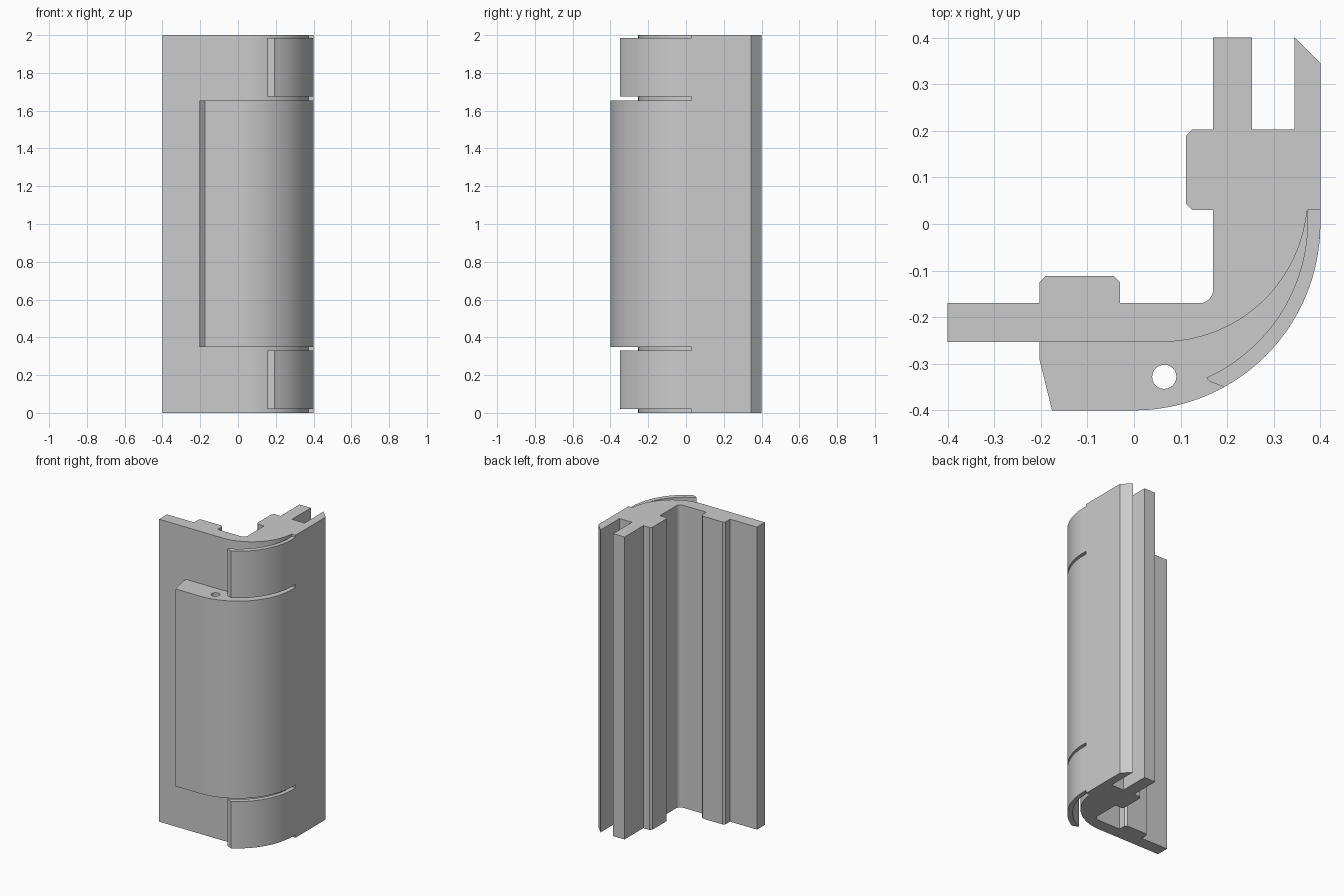
import bpy, bmesh, math
from math import cos, sin, radians

cube = bpy.data.objects.get("Cube")
if cube:
    bpy.data.objects.remove(cube, do_unlink=True)

# Single grey finish
grey = bpy.data.materials.new("plain_grey")
grey.use_nodes = True
colour = (0.6, 0.6, 0.6, 1)
grey.diffuse_color = colour
grey.node_tree.nodes["Principled BSDF"].inputs["Base Color"].default_value = colour


def arc(cx, cy, r0, a0, a1, steps=32, r1=None):
    """Points on an arc in degrees; the radius may drift from r0 to r1."""
    r1 = r0 if r1 is None else r1
    pts = []
    for i in range(steps + 1):
        t = i / steps
        a, r = radians(a0 + (a1 - a0) * t), r0 + (r1 - r0) * t
        pts.append((cx + r * cos(a), cy + r * sin(a)))
    return pts


def extrude(name, outline, z0, z1):
    """Solid prism from a closed plan outline."""
    bm = bmesh.new()
    face = bm.faces.new([bm.verts.new((x, y, z0)) for x, y in outline])
    new = bmesh.ops.extrude_face_region(bm, geom=[face])["geom"]
    top = [v for v in new if isinstance(v, bmesh.types.BMVert)]
    bmesh.ops.translate(bm, vec=(0, 0, z1 - z0), verts=top)
    bmesh.ops.recalc_face_normals(bm, faces=bm.faces[:])
    mesh = bpy.data.meshes.new(name)
    bm.to_mesh(mesh)
    bm.free()
    mesh.materials.append(grey)
    obj = bpy.data.objects.new(name, mesh)
    bpy.context.collection.objects.link(obj)
    return obj


# Rounded seat shared by the corner profile and the block on it
seat = arc(0.06, 0.06, 0.313, -90, -5.5)
seat[-1] = (0.372, 0.03)

# Full-height corner profile: wall flange, rounded corner, slotted side, inner ribs
corner = [(-0.4, -0.253)] + seat + [
    (0.4, 0.03), (0.4, 0.345), (0.345, 0.4), (0.345, 0.203),
    (0.253, 0.203), (0.253, 0.4), (0.17, 0.4), (0.17, 0.203),
    (0.125, 0.203), (0.112, 0.19), (0.112, 0.043), (0.125, 0.03), (0.17, 0.03),
] + arc(0.14, -0.14, 0.03, 0, -90, 8) + [
    (-0.03, -0.17), (-0.03, -0.125), (-0.043, -0.112), (-0.19, -0.112),
    (-0.203, -0.125), (-0.203, -0.17), (-0.4, -0.17),
]
parts = [extrude("corner_profile", corner, 0, 2)]

# Thick outer block in the middle
block_outline = [(-0.203, -0.253), (-0.203, -0.29), (-0.176, -0.4)]
block_outline += arc(0, 0, 0.4, -90, 0, 40) + [(0.4, 0.03)] + seat[::-1]
block = extrude("outer_block", block_outline, 0.35, 1.655)
parts.append(block)

# Pin hole through the block
pin = extrude("pin_cutter", arc(0.065, -0.328, 0.026, 0, 345, 23), 0.2, 1.8)
pin.hide_render = True
cut = block.modifiers.new("pin_hole", 'BOOLEAN')
cut.operation, cut.object, cut.solver = 'DIFFERENCE', pin, 'EXACT'
bpy.context.view_layer.objects.active = block
block.select_set(True)
bpy.ops.object.modifier_apply(modifier=cut.name)
bpy.data.objects.remove(pin, do_unlink=True)

# Thin curved lips above and below the block
lip = arc(0, 0, 0.4, -61, 0, 32) + [(0.4, 0.03)]
lip += arc(0, 0, 0.3732, 4.6, -64.8, 32, 0.3646)
lip += [(0.162, -0.338), (0.175, -0.343)]
for name, z0, z1 in (("lower_lip", 0.02, 0.33), ("upper_lip", 1.675, 1.985)):
    parts.append(extrude(name, lip, z0, z1))

# Smooth the curves, keep the corners sharp
bpy.ops.object.select_all(action='DESELECT')
for obj in parts:
    obj.select_set(True)
bpy.context.view_layer.objects.active = parts[0]
bpy.ops.object.shade_smooth_by_angle(angle=radians(25))
